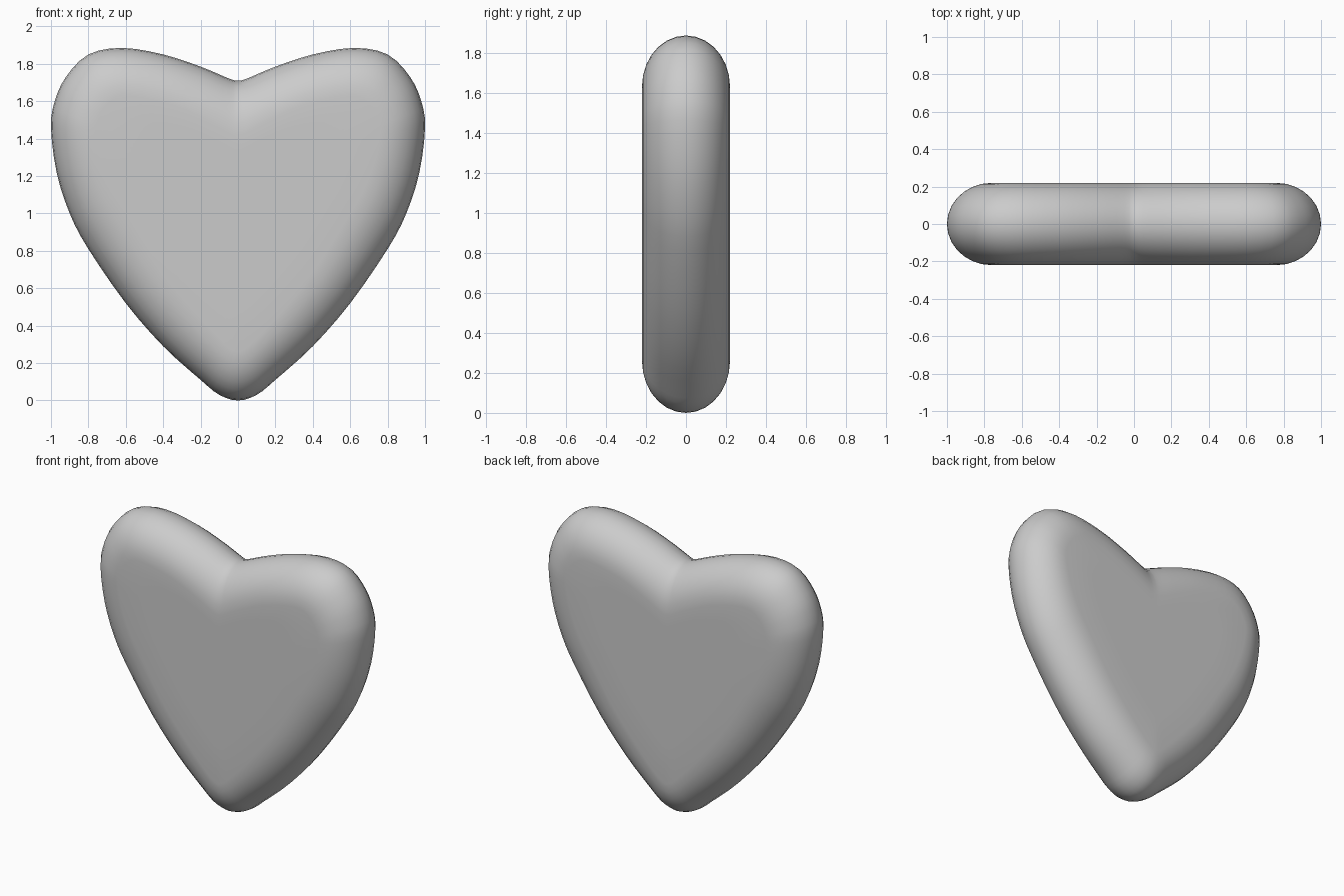
import bpy, bmesh, math
from mathutils import Vector

cube = bpy.data.objects.get("Cube")
if cube:
    bpy.data.objects.remove(cube, do_unlink=True)

HALF_DEPTH = 0.22
SECTION_STEPS = 7
CURVE_STEPS = 3

# Half outlines from the notch round to the tip: rim and edge of the flat face
rim = [(0, 1.71), (.05, 1.722), (.2, 1.785), (.4, 1.85), (.62, 1.885), (.8, 1.85),
       (.92, 1.73), (.98, 1.6), (1, 1.46), (.97, 1.22), (.9, 1), (.8, .81),
       (.6, .52), (.4, .29), (.2, .11), (.1, .03), (0, 0)]
face_edge = [(0, 1.42), (.04, 1.43), (.15, 1.49), (.35, 1.58), (.58, 1.63), (.67, 1.61),
             (.72, 1.56), (.75, 1.5), (.76, 1.43), (.73, 1.28), (.66, 1.1), (.57, .95),
             (.4, .68), (.22, .46), (.08, .31), (.03, .27), (0, .26)]


def smooth_loop(half):
    """Mirror a half outline and round it with a Catmull-Rom curve."""
    pts = [Vector(p) for p in half]
    pts += [Vector((-p.x, p.y)) for p in reversed(pts[1:-1])]
    n, out = len(pts), []
    for i in range(n):
        a, b, c, d = (pts[(i + k) % n] for k in (-1, 0, 1, 2))
        for s in range(CURVE_STEPS):
            t = s / CURVE_STEPS
            out.append(0.5 * (2 * b + (c - a) * t + (2 * a - 5 * b + 4 * c - d) * t ** 2
                              + (3 * b - a - 3 * c + d) * t ** 3))
    return out


outer, inner = smooth_loop(rim), smooth_loop(face_edge)
centre = Vector((0, 1.15))
bm = bmesh.new()


def add_ring(points, y):
    return [bm.verts.new((p.x, y, p.y)) for p in points]


def bridge(a, b):
    for i in range(len(a)):
        j = (i + 1) % len(a)
        bm.faces.new((a[i], a[j], b[j], b[i]))


# Rounded edge, then a flat face closed by concentric rings, on each side
middle = add_ring(outer, 0)
for side in (-1, 1):
    last = middle
    for k in range(1, SECTION_STEPS + 1):
        angle = math.pi / 2 * k / SECTION_STEPS
        blend = 1 - math.cos(angle)
        ring = add_ring([o.lerp(i, blend) for o, i in zip(outer, inner)],
                        side * HALF_DEPTH * math.sin(angle))
        bridge(last, ring)
        last = ring
    for shrink in (.3, .65):
        ring = add_ring([p.lerp(centre, shrink) for p in inner], side * HALF_DEPTH)
        bridge(last, ring)
        last = ring
    hub = bm.verts.new((0, side * HALF_DEPTH, centre.y))
    for i in range(len(last)):
        bm.faces.new((last[i], last[(i + 1) % len(last)], hub))

bmesh.ops.recalc_face_normals(bm, faces=bm.faces)
for f in bm.faces:
    f.smooth = True
mesh = bpy.data.meshes.new("heart")
bm.to_mesh(mesh)
bm.free()
heart = bpy.data.objects.new("heart", mesh)
bpy.context.collection.objects.link(heart)

# Plain grey material
grey = bpy.data.materials.new("light_grey")
grey.use_nodes = True
colour = (.6, .6, .6, 1)
grey.diffuse_color = colour
grey.node_tree.nodes["Principled BSDF"].inputs["Base Color"].default_value = colour
mesh.materials.append(grey)
